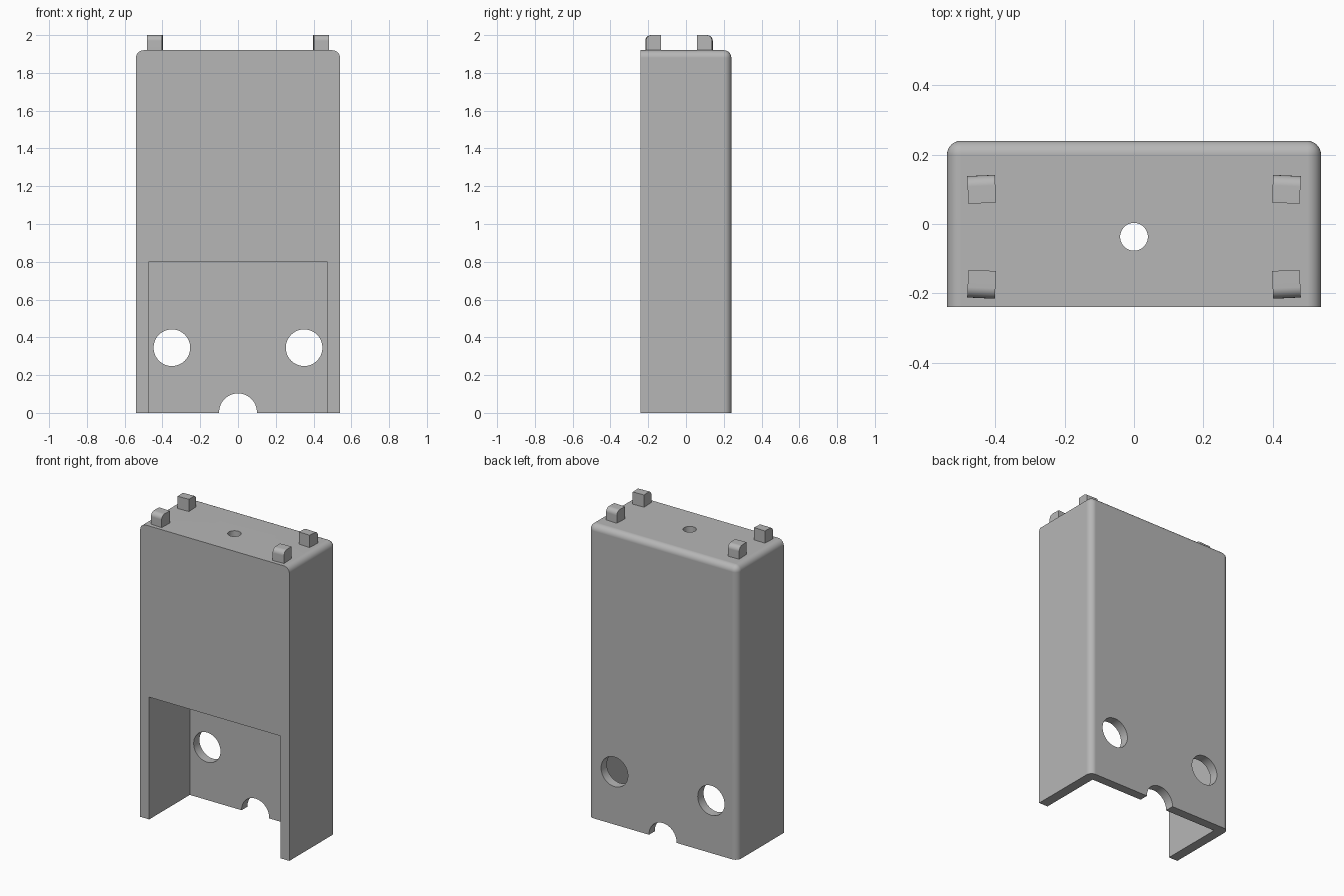
import bpy
import bmesh
from math import radians
from mathutils import Matrix, Vector

cube = bpy.data.objects.get("Cube")
if cube:
    bpy.data.objects.remove(cube, do_unlink=True)

grey = bpy.data.materials.new("plain_grey")
grey.use_nodes = True
COLOUR = (0.47, 0.47, 0.47, 1)
grey.diffuse_color = COLOUR
grey.node_tree.nodes["Principled BSDF"].inputs["Base Color"].default_value = COLOUR


def finish(name, bm):
    bmesh.ops.recalc_face_normals(bm, faces=bm.faces)
    mesh = bpy.data.meshes.new(name)
    bm.to_mesh(mesh)
    bm.free()
    mesh.materials.append(grey)
    obj = bpy.data.objects.new(name, mesh)
    bpy.context.collection.objects.link(obj)
    return obj


def activate(obj):
    bpy.ops.object.select_all(action="DESELECT")
    obj.select_set(True)
    bpy.context.view_layer.objects.active = obj


def box(low, high):
    low, high = Vector(low), Vector(high)
    bm = bmesh.new()
    bmesh.ops.create_cube(bm, size=1)
    bmesh.ops.scale(bm, vec=high - low, verts=bm.verts)
    bmesh.ops.translate(bm, vec=(low + high) / 2, verts=bm.verts)
    return bm


def round_edges(bm, radius, segments, rule):
    edges = [e for e in bm.edges if rule((e.verts[0].co + e.verts[1].co) / 2)]
    bmesh.ops.bevel(bm, geom=edges, offset=radius, segments=segments,
                    profile=0.5, affect="EDGES")


def drill(name, centre, radius, length, turn=0):
    bm = bmesh.new()
    place = Matrix.Translation(centre) @ Matrix.Rotation(turn, 4, "X")
    bmesh.ops.create_cone(bm, cap_ends=True, segments=64, radius1=radius,
                          radius2=radius, depth=length, matrix=place)
    return finish(name, bm)


def smooth(obj):
    activate(obj)
    bpy.ops.object.shade_smooth_by_angle(angle=radians(30))
    weighted = obj.modifiers.new("flat_face_normals", "WEIGHTED_NORMAL")
    weighted.keep_sharp = True


# Housing, rounded along the back and the top sides
W, D, H = 0.54, 0.24, 1.92
bm = box((-W, -D, 0), (W, D, H))


def is_rounded(mid):
    at_side, at_back, at_top = abs(mid.x) > 0.5, mid.y > 0.2, mid.z > 1.9
    return at_side + at_back + at_top > 1


round_edges(bm, 0.04, 8, is_rounded)
housing = finish("housing", bm)

# Inner chamber together with the front opening
bm = bmesh.new()
profile = [(-0.3, -0.1), (0.18, -0.1), (0.18, 1.86),
           (-0.18, 1.86), (-0.18, 0.8), (-0.3, 0.8)]
face = bm.faces.new([bm.verts.new((-0.475, y, z)) for y, z in profile])
swept = bmesh.ops.extrude_face_region(bm, geom=[face])["geom"]
bmesh.ops.translate(bm, vec=(0.95, 0, 0),
                    verts=[v for v in swept if isinstance(v, bmesh.types.BMVert)])
cutters = [finish("chamber_cutter", bm)]

# Round holes in the back wall and the top, and the cable notch
for side in (-1, 1):
    cutters.append(drill("back_hole_cutter", (side * 0.35, 0.21, 0.345),
                         0.097, 0.2, radians(90)))
cutters.append(drill("notch_cutter", (0, 0.21, 0.003), 0.1, 0.2, radians(90)))
cutters.append(drill("top_hole_cutter", (0, -0.037, 1.9), 0.04, 0.2))

activate(housing)
for cutter in cutters:
    cutter.hide_render = True
    cut = housing.modifiers.new("cut", "BOOLEAN")
    cut.operation = "DIFFERENCE"
    cut.solver = "EXACT"
    cut.object = cutter
    bpy.ops.object.modifier_apply(modifier=cut.name)
    bpy.data.objects.remove(cutter, do_unlink=True)
smooth(housing)

# Four locating tabs, each rounded on its outer top edge
for x_name, sx in (("left", 1), ("right", -1)):
    for y_name, sy in (("back", 1), ("front", -1)):
        bm = box((-0.04, -0.04, 0), (0.04, 0.04, 0.09))
        round_edges(bm, 0.03, 6, lambda m: m.y * sy > 0.03 and m.z > 0.08)
        tab = finish(f"{y_name}_{x_name}_tab", bm)
        tab.location = (sx * 0.44, -0.037 + sy * 0.137, 1.91)
        tab.rotation_euler.z = radians(-2.5 * sx * sy)
        smooth(tab)
